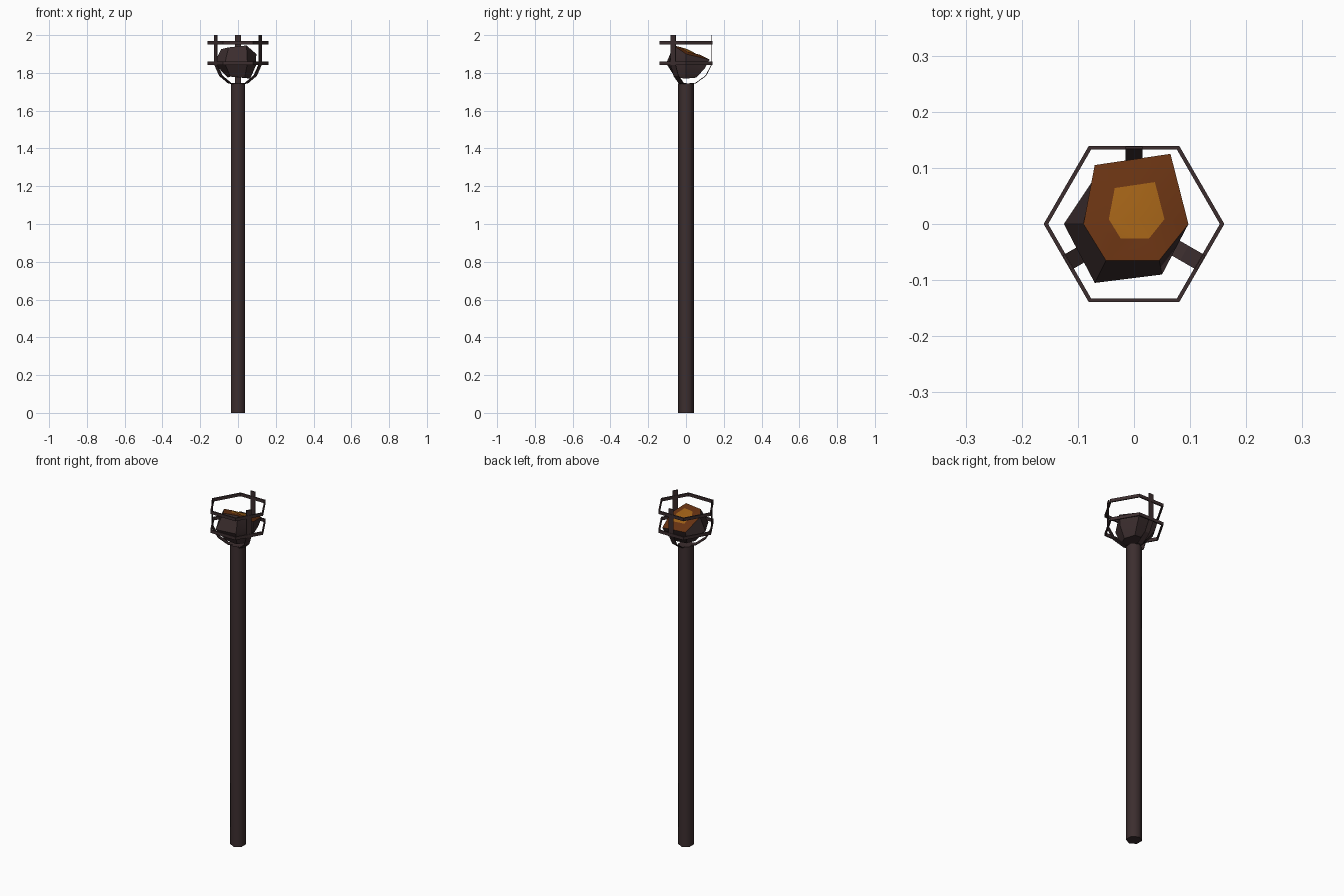
import bpy, bmesh, math
from mathutils import Vector

if "Cube" in bpy.data.objects:
    bpy.data.objects.remove(bpy.data.objects["Cube"])


def material(name, rgb):
    m = bpy.data.materials.new(name)
    m.diffuse_color = (*rgb, 1)
    m.use_nodes = True
    m.node_tree.nodes["Principled BSDF"].inputs["Base Color"].default_value = m.diffuse_color
    return m


IRON = material("dark iron", (0.045, 0.027, 0.028))
EMBER = material("ember brown", (0.135, 0.032, 0.006))
GLOW = material("glowing amber", (0.34, 0.115, 0.008))


def finish(bm, name, mats, angle=None):
    bmesh.ops.recalc_face_normals(bm, faces=bm.faces)
    me = bpy.data.meshes.new(name)
    bm.to_mesh(me)
    bm.free()
    ob = bpy.data.objects.new(name, me)
    bpy.context.collection.objects.link(ob)
    for m in mats:
        me.materials.append(m)
    if angle:
        bpy.ops.object.select_all(action='DESELECT')
        ob.select_set(True)
        bpy.context.view_layer.objects.active = ob
        bpy.ops.object.shade_smooth_by_angle(angle=math.radians(angle))
    return ob


def loft(bm, rings, closed=False):
    """Skin equal-length rings of points; cap the ends unless closed."""
    vs = [[bm.verts.new(p) for p in r] for r in rings]
    n = len(vs[0])
    pairs = list(zip(vs, vs[1:])) + ([(vs[-1], vs[0])] if closed else [])
    for a, b in pairs:
        for i in range(n):
            j = (i + 1) % n
            bm.faces.new((a[i], a[j], b[j], b[i]))
    if not closed:
        bm.faces.new(vs[0])
        bm.faces.new(vs[-1])


def hexagon(r, z, turn=0):
    return [(r * math.cos(turn + i * math.pi / 3),
             r * math.sin(turn + i * math.pi / 3), z) for i in range(6)]


# Pole
bm = bmesh.new()
loft(bm, [hexagon(0.042, z, math.pi / 6) for z in (0, 1.745)])
finish(bm, "pole", [IRON], 65)

# Two hexagonal basket rings
for name, z in (("lower_ring", 1.85), ("upper_ring", 1.96)):
    bm = bmesh.new()
    loft(bm, [hexagon(0.161, z - 0.009), hexagon(0.161, z + 0.009),
              hexagon(0.153, z + 0.009), hexagon(0.153, z - 0.009)], closed=True)
    finish(bm, name, [IRON])

# Three flat bent arms that hold the rings: (radius, height) path
PATH = [(0.0, 1.742), (0.05, 1.745), (0.105, 1.785), (0.136, 1.845), (0.136, 2.0)]
for k, deg in enumerate((90, 210, 330)):
    a = math.radians(deg)
    out, side = Vector((math.cos(a), math.sin(a), 0)), Vector((-math.sin(a), math.cos(a), 0))
    rings = []
    for i, (r, z) in enumerate(PATH):
        p, q = PATH[max(i - 1, 0)], PATH[min(i + 1, len(PATH) - 1)]
        d = Vector((q[0] - p[0], q[1] - p[1])).normalized()
        nrm = (out * d.y - Vector((0, 0, d.x))) * 0.002
        c = out * r + Vector((0, 0, z))
        w = side * 0.015
        rings.append([c - w - nrm, c + w - nrm, c + w + nrm, c - w + nrm])
    bm = bmesh.new()
    loft(bm, rings)
    finish(bm, f"basket_arm_{k + 1}", [IRON])

# Coal: irregular lump with a slanted glowing top
bottom = [(-0.055, -0.005, 1.775), (-0.04, -0.06, 1.78), (0.035, -0.06, 1.775),
          (0.065, 0.0, 1.77), (0.04, 0.055, 1.775), (-0.04, 0.055, 1.78)]
middle = [(-0.125, 0.0, 1.85), (-0.07, -0.105, 1.85), (0.05, -0.09, 1.85),
          (0.095, 0.0, 1.84), (0.06, 0.1, 1.825), (-0.065, 0.09, 1.825)]
rim = [(-0.09, 0.0, 1.925), (-0.05, -0.065, 1.935), (0.045, -0.065, 1.945),
       (0.097, 0.0, 1.90), (0.065, 0.125, 1.87), (-0.07, 0.105, 1.87)]
peak = Vector((0.006, 0.018, 1.925))
inner = [peak.lerp(Vector(p), 0.53) for p in rim]
bm = bmesh.new()
loft(bm, [bottom, middle, rim, inner])
bm.faces.ensure_lookup_table()
for f in list(bm.faces)[12:18]:
    f.material_index = 1
bm.faces[-1].material_index = 2
bmesh.ops.triangulate(bm, faces=[bm.faces[-1]])
finish(bm, "coal", [IRON, EMBER, GLOW], 35)
